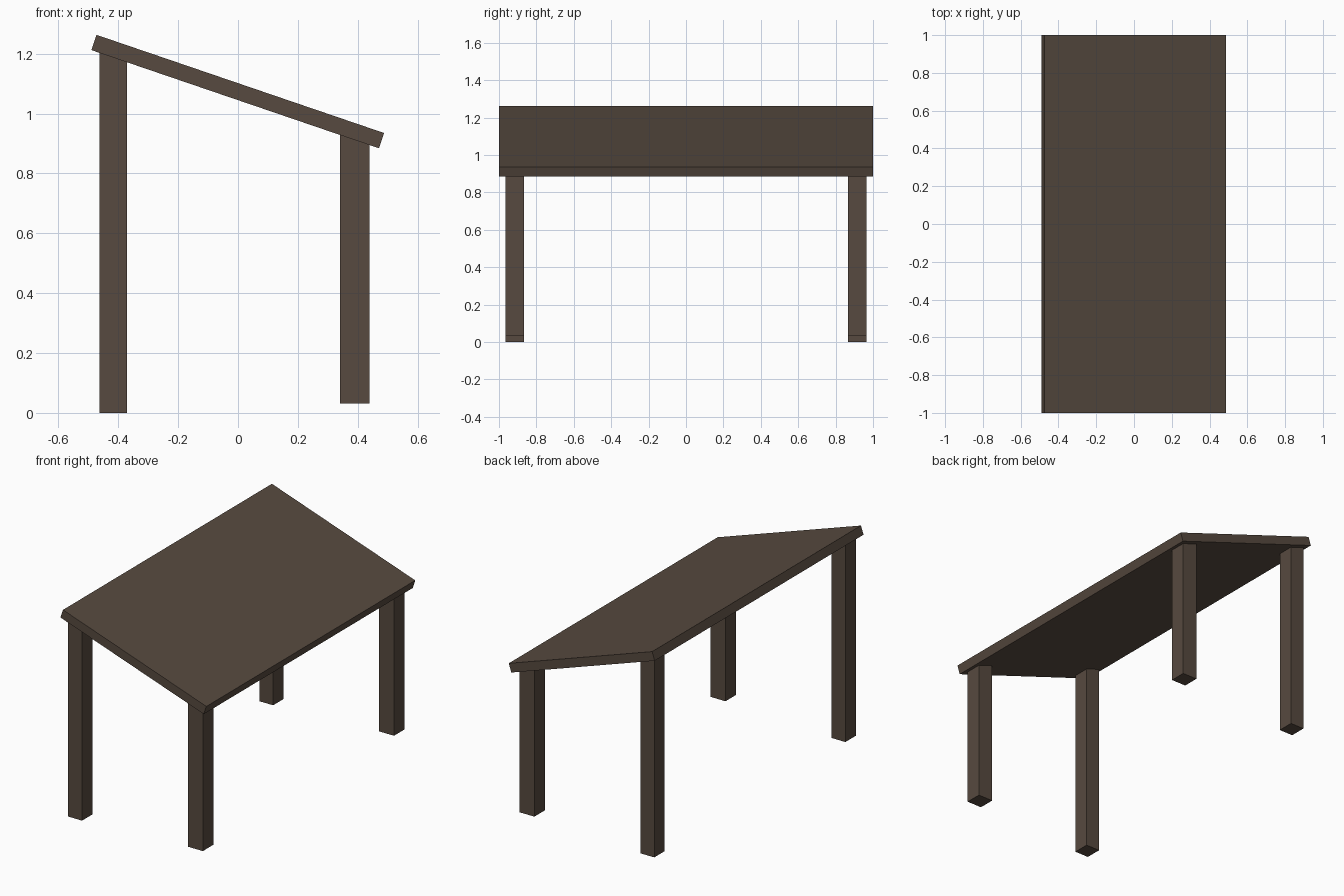
import bpy, bmesh

if "Cube" in bpy.data.objects:
    bpy.data.objects.remove(bpy.data.objects["Cube"])

wood = bpy.data.materials.new("dark_wood")
wood.diffuse_color = (0.095, 0.068, 0.05, 1)
wood.use_nodes = True
wood.node_tree.nodes["Principled BSDF"].inputs["Base Color"].default_value = wood.diffuse_color


def prism(name, profile, y0, y1):
    """Extrude an x-z profile from y0 to y1."""
    bm = bmesh.new()
    face = bm.faces.new([bm.verts.new((x, y0, z)) for x, z in profile])
    ext = bmesh.ops.extrude_face_region(bm, geom=[face])
    verts = [g for g in ext["geom"] if isinstance(g, bmesh.types.BMVert)]
    bmesh.ops.translate(bm, verts=verts, vec=(0, y1 - y0, 0))
    bmesh.ops.recalc_face_normals(bm, faces=bm.faces)
    me = bpy.data.meshes.new(name)
    bm.to_mesh(me)
    bm.free()
    me.materials.append(wood)
    obj = bpy.data.objects.new(name, me)
    bpy.context.collection.objects.link(obj)
    return obj


# Sloping top board
low_left, low_right = (-0.49, 1.212), (0.471, 0.884)
prism("sloped_top", [low_left, low_right, (0.488, 0.935), (-0.473, 1.263)], -1, 1)


def underside(x):
    slope = (low_right[1] - low_left[1]) / (low_right[0] - low_left[0])
    return low_left[1] + slope * (x - low_left[0])


# Tall and short legs, cut to the slope of the board
for side, x0, x1, foot in (("tall", -0.463, -0.37, 0.0), ("short", 0.341, 0.44, 0.032)):
    profile = [(x0, foot), (x1, foot), (x1, underside(x1)), (x0, underside(x0))]
    for end, y0, y1 in (("front", -0.965, -0.865), ("back", 0.865, 0.965)):
        prism(f"{side}_{end}_leg", profile, y0, y1)
